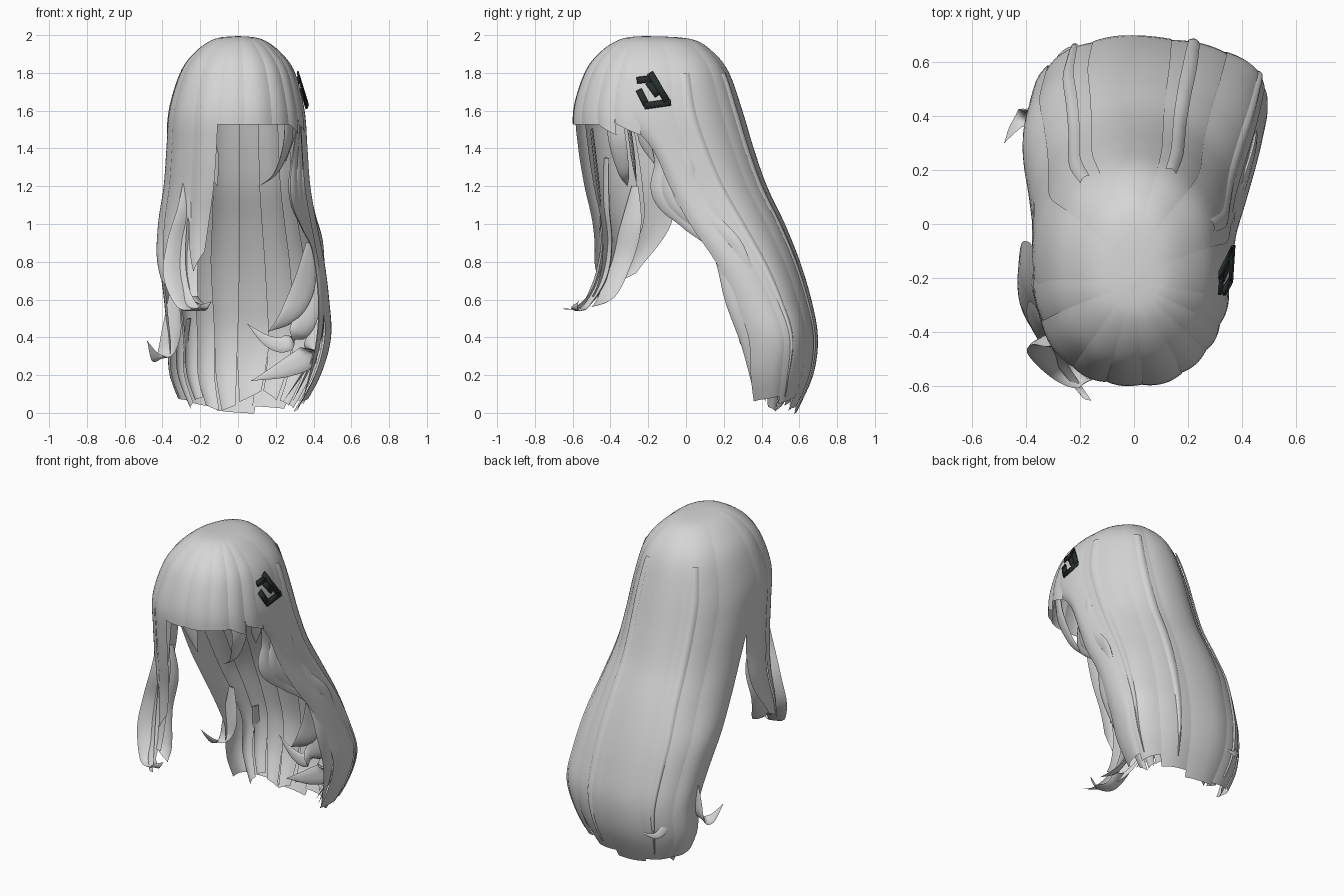
import bpy, bmesh, math, random
from mathutils import Vector

random.seed(4)
cube = bpy.data.objects.get("Cube")
if cube:
    bpy.data.objects.remove(cube, do_unlink=True)


def material(name, rgb):
    m = bpy.data.materials.new(name)
    m.use_nodes = True
    m.diffuse_color = (*rgb, 1)
    m.node_tree.nodes["Principled BSDF"].inputs["Base Color"].default_value = (*rgb, 1)
    return m


HAIR = material("pale grey hair", (0.67, 0.67, 0.67))
DARK = material("dark clip", (0.02, 0.026, 0.026))

# Envelope levels: height, centre y, +x radius, -x radius, front y, back y
HEAD = [
    (1.995, -.22, 0, 0, -.22, -.22),
    (1.98, -.20, .12, .12, -.34, .02),
    (1.91, -.18, .22, .22, -.45, .135),
    (1.8, -.17, .295, .295, -.53, .215),
    (1.6, -.17, .345, .355, -.59, .285),
]
BACK = HEAD + [
    (1.4, -.1, .36, .365, -.3, .345),
    (1.2, .0, .375, .365, -.22, .415),
    (1.0, .13, .41, .38, -.15, .51),
    (.8, .27, .45, .40, -.02, .59),
    (.6, .38, .475, .38, .05, .65),
    (.4, .46, .485, .36, .12, .685),
    (.2, .45, .43, .35, .16, .66),
    (.0, .45, .32, .27, .22, .57),
]
FRONT = HEAD + [
    (1.4, -.13, .36, .37, -.58, .34),
    (1.2, -.1, .37, .385, -.55, .4),
    (1.0, -.1, .4, .415, -.51, .4),
    (.8, -.22, .4, .42, -.5, .4),
    (.64, -.34, .35, .37, -.54, .3),
    (.55, -.48, .3, .27, -.63, .2),
    (.56, -.6, .2, .19, -.69, .1),
]


def spline(pts, t):
    """Catmull-Rom through tuples, t counted in points."""
    n = len(pts) - 1
    i = max(0, min(int(t), n - 1))
    f = t - i
    p = [pts[max(0, min(k, n))] for k in (i - 1, i, i + 1, i + 2)]
    return [.5 * (2 * b + (c - a) * f + (2 * a - 5 * b + 4 * c - d) * f * f
                  + (3 * b - a - 3 * c + d) * f ** 3) for a, b, c, d in zip(*p)]


def envelope(levels, angle, t, out):
    """Point of the hair envelope; 0 is the left, 90 the back, 180 the right."""
    z, cy, xl, xr, front, back = spline(levels, t)
    a = math.radians(angle)
    c, s = math.cos(a), math.sin(a)
    rx = xl if c > 0 else xr
    ry = back - cy if s > 0 else cy - front
    k = out * min(1, t / 3)
    return Vector(((rx + k) * math.copysign(abs(c) ** .9, c),
                   cy + (ry + k) * math.copysign(abs(s) ** .9, s), z))


def finish(name, bm, mat):
    me = bpy.data.meshes.new(name)
    bm.to_mesh(me)
    bm.free()
    me.materials.append(mat)
    ob = bpy.data.objects.new(name, me)
    bpy.context.collection.objects.link(ob)
    bpy.context.view_layer.objects.active = ob
    for o in bpy.context.selected_objects:
        o.select_set(False)
    ob.select_set(True)
    bpy.ops.object.shade_smooth_by_angle(angle=math.radians(50))
    return ob


def sheet(name, levels, a0, a1, t1, out=0, bulge=.008, taper=0, slant=0, t0=0, cols=10, rows=48):
    """Wide strand lying on the envelope, tapering and slanting at its end."""
    bm = bmesh.new()
    grid = []
    for i in range(cols + 1):
        u = i / cols
        line = []
        for j in range(rows + 1):
            v = j / rows
            t = t0 + (t1 + slant * (u - .5) - t0) * v
            w = 1 - taper * v ** 4
            a = (a0 + a1) / 2 + (a1 - a0) * (u - .5) * w
            line.append(bm.verts.new(
                envelope(levels, a, t, out + bulge * math.sin(math.pi * u))))
        grid.append(line)
    for i in range(cols):
        for j in range(rows):
            bm.faces.new((grid[i][j], grid[i][j + 1], grid[i + 1][j + 1], grid[i + 1][j]))
    return finish(name, bm, HAIR)


def lock(name, points, across, thick=.22, steps=9, sides=10):
    """Flattened pointed lock along a path of (x, y, z, half width)."""
    bm = bmesh.new()
    n = (len(points) - 1) * steps
    rings = []
    for j in range(n + 1):
        t = j / steps
        p = Vector(spline(points, t))
        ahead, behind = (Vector(spline(points, min(max(t + d, 0), len(points) - 1))[:3])
                         for d in (.05, -.05))
        tangent = (ahead - behind).normalized()
        side = Vector(across)
        side = (side - tangent * side.dot(tangent)).normalized()
        normal = tangent.cross(side)
        w = max(p[3], .002)
        ring = []
        for k in range(sides):
            q = math.tau * k / sides
            ring.append(bm.verts.new(p.to_3d() + side * w * math.cos(q)
                                     + normal * w * thick * math.sin(q)))
        rings.append(ring)
    for r, s in zip(rings, rings[1:]):
        for k in range(sides):
            m = (k + 1) % sides
            bm.faces.new((r[k], r[m], s[m], s[k]))
    bmesh.ops.recalc_face_normals(bm, faces=bm.faces)
    return finish(name, bm, HAIR)


# Long back hair: broad outer strands over a narrower inner layer
edges = [-18, 14, 46, 78, 110, 150, 190]
for i, (a, b) in enumerate(zip(edges, edges[1:])):
    end = 12 - .45 * abs(math.cos(math.radians((a + b) / 2)))
    sheet(f"back_strand_{i + 1}", BACK, a - 3, b + 3, end, out=.006 * (i % 2), taper=.1,
          slant=random.uniform(-.2, .1))
for i in range(9):
    a = 4 + 19 * i
    sheet(f"inner_strand_{i + 1}", BACK, a - 10, a + 12, 11.7 + random.uniform(-.3, .2),
          out=-.022 - .01 * (i % 2), taper=.25, slant=random.uniform(-.3, .3), t0=3)
for i, a in enumerate((22, 66, 124)):
    sheet(f"loose_back_strand_{i + 1}", BACK, a - 4, a + 4, 11.5, out=.012, taper=.9, t0=3)

# Fringe, cut straight across the forehead
for i, (a, b) in enumerate(((-106, -84), (-86, -62), (-64, -42))):
    sheet(f"fringe_{i + 1}", FRONT, a, b, 4.36, out=.004 * (i % 2), rows=24)

# Short hair over the left temple
for i, (a, b) in enumerate(((-45, -26), (-29, -8))):
    sheet(f"left_temple_{i + 1}", FRONT, a, b, 4.5, taper=.2, slant=.3, rows=24)

# Curtain over the right side of the face, gathering into a forward curl
sheet("right_curtain_side", FRONT, 176, 207, 8.6, out=.004, taper=.3, slant=.5)
sheet("right_curtain_middle", FRONT, 203, 234, 10.6, out=.01, taper=.4)
sheet("right_curtain_front", FRONT, 230, 256, 8, out=.005, taper=.6, slant=-.6)
sheet("right_curtain_inner", FRONT, 195, 245, 9.2, out=-.025, taper=.5, t0=3.5)

# Curling ends and wisps inside the right curtain
lock("right_curl_front", [(-.24, -.42, 1.35, .03), (-.26, -.43, 1.1, .06), (-.31, -.42, .9, .07),
     (-.32, -.45, .72, .08), (-.28, -.53, .57, .05), (-.2, -.58, .55, .03),
     (-.14, -.57, .59, 0)], (1, .4, 0))
lock("right_curl_inner", [(-.3, -.27, 1.2, .02), (-.29, -.29, 1.0, .06), (-.3, -.34, .8, .06),
     (-.24, -.42, .62, .05), (-.16, -.5, .56, 0)], (.5, 1, 0))
lock("right_face_wisp", [(-.17, -.5, 1.5, .04), (-.21, -.47, 1.25, .04), (-.24, -.45, 1.05, .03),
     (-.2, -.46, .93, 0)], (1, 0, 0))
lock("right_ear_wisp", [(-.2, -.3, 1.5, .05), (-.15, -.28, 1.35, .05), (-.11, -.26, 1.2, 0)],
     (1, 0, 0))

# Side hair on the left, bulging forward and then swept back
for i in range(3):
    d = .05 * i
    lock(f"left_swept_lock_{i + 1}",
         [(.325, -.2 + d, 1.55, .02), (.30 + d / 2, -.12 + d, 1.34, .05),
          (.30 + d / 2, -.1 + d, 1.17, .085), (.345 + d / 2, .02 + d, 1.02, .055),
          (.405 + d / 3, .17 + d, .87, .04), (.44, .25 + d, .6, .045),
          (.42, .33 + d, .35, .035), (.34 - d, .37 + d, .06, 0)], (.25, 1, .25), .3)
lock("left_face_wisp", [(.27, -.38, 1.56, .05), (.26, -.36, 1.42, .05), (.2, -.33, 1.27, .03),
     (.11, -.31, 1.2, 0)], (.5, 1, .3))
lock("left_ear_wisp", [(.31, -.2, 1.55, .06), (.28, -.2, 1.44, .05), (.25, -.17, 1.32, 0)],
     (.2, 1, 0))

# Flicked ends near the bottom
lock("left_flick_low", [(.4, .32, .72, .02), (.36, .32, .5, .06), (.26, .33, .37, .045),
     (.16, .34, .38, .03), (.05, .35, .47, 0)], (1, 0, 1))
lock("left_flick_high", [(.38, .2, .9, .02), (.35, .27, .68, .06), (.27, .3, .52, .05),
     (.16, .32, .43, 0)], (1, 0, .4))
lock("left_flick_bottom", [(.42, .4, .5, .02), (.38, .38, .32, .06), (.26, .38, .24, .05),
     (.07, .4, .17, 0)], (.5, 0, 1))
lock("right_flick", [(-.34, .42, .65, .02), (-.35, .42, .45, .05), (-.38, .41, .33, .045),
     (-.43, .37, .29, .03), (-.48, .3, .38, 0)], (1, 0, .5))
lock("back_flick", [(-.26, .55, .5, .02), (-.28, .6, .32, .025), (-.24, .65, .24, .02),
     (-.14, .66, .24, 0)], (.3, 0, 1))


# Hair clip: slanted bars on the left side, each given by two (y, z) ends
def clip_bar(name, start, end, half=.017):
    bm = bmesh.new()
    start, end = Vector(start), Vector(end)
    d = (end - start).normalized()
    n = Vector((-d.y, d.x)) * half
    corners = (start + n, start - n, end - n, end + n)
    bm.faces.new([bm.verts.new((.345 - .25 * (z - 1.7) + .1 * (y + .16), y, z))
                  for y, z in corners])
    bar = finish(name, bm, DARK)
    mod = bar.modifiers.new("thickness", "SOLIDIFY")
    mod.thickness = .009
    mod.offset = 0


for i, ends in enumerate((((-.19, 1.8), (-.1, 1.65)), ((-.22, 1.625), (-.08, 1.645)),
                          ((-.25, 1.71), (-.21, 1.63)), ((-.26, 1.76), (-.18, 1.77)),
                          ((-.2, 1.75), (-.15, 1.68)))):
    clip_bar(f"hair_clip_bar_{i + 1}", *ends)
